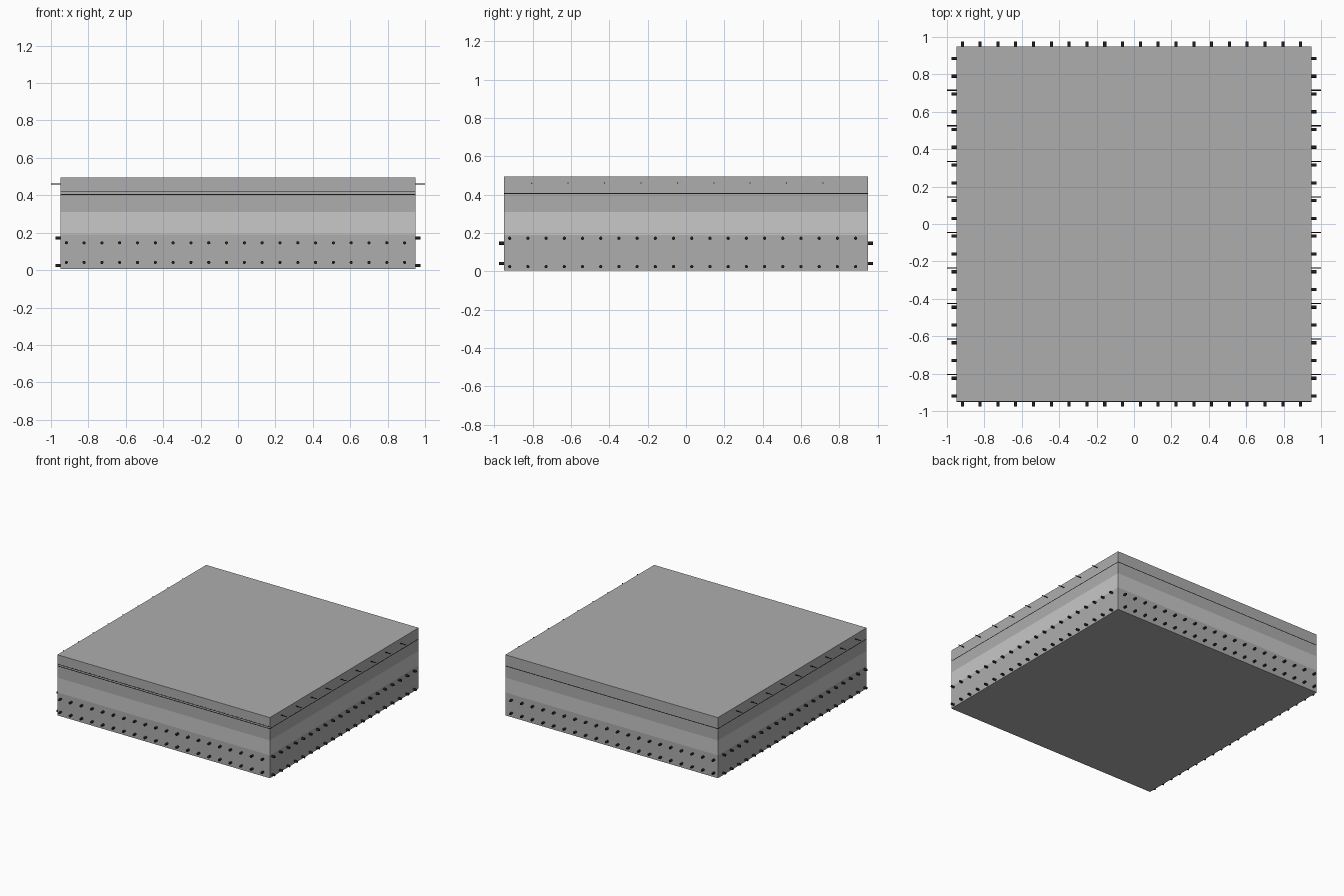
import bpy, bmesh, math
from mathutils import Matrix, Vector

if "Cube" in bpy.data.objects:
    bpy.data.objects.remove(bpy.data.objects["Cube"])


def material(name, rgb):
    m = bpy.data.materials.new(name)
    m.diffuse_color = (*rgb, 1)
    m.use_nodes = True
    m.node_tree.nodes["Principled BSDF"].inputs["Base Color"].default_value = m.diffuse_color
    return m


CONCRETE = material("concrete grey", (0.42, 0.42, 0.42))
INSULATION = material("insulation light grey", (0.58, 0.58, 0.58))
MEMBRANE = material("membrane black", (0.01, 0.01, 0.01))
STEEL = material("dark steel", (0.022, 0.014, 0.012))
HALF = 0.95


def finish(name, bm, mat):
    me = bpy.data.meshes.new(name)
    bm.to_mesh(me)
    bm.free()
    me.materials.append(mat)
    ob = bpy.data.objects.new(name, me)
    bpy.context.collection.objects.link(ob)
    return ob


def layer(name, z0, z1, mat, y0=-HALF, y1=HALF):
    bm = bmesh.new()
    size = Vector((2 * HALF, y1 - y0, z1 - z0))
    centre = Vector((0, (y0 + y1) / 2, (z0 + z1) / 2))
    bmesh.ops.create_cube(bm, size=1, matrix=Matrix.Translation(centre) @ Matrix.Diagonal((*size, 1)))
    finish(name, bm, mat)


def bars(name, axis, z, first, step, count, radius, reach):
    """A row of parallel round bars running along x or y."""
    bm = bmesh.new()
    turn = Matrix.Rotation(math.pi / 2, 4, 'Y' if axis == 'x' else 'X')
    for i in range(count):
        p = first + i * step
        pos = Vector((0, p, z)) if axis == 'x' else Vector((p, 0, z))
        bmesh.ops.create_cone(bm, cap_ends=True, segments=10, radius1=radius, radius2=radius,
                              depth=2 * reach, matrix=Matrix.Translation(pos) @ turn)
    ob = finish(name, bm, STEEL)
    for poly in ob.data.polygons:
        poly.use_smooth = len(poly.vertices) == 4


# Stacked floor layers
layer("structural_slab", 0.005, 0.19, CONCRETE)
layer("insulation_board", 0.19, 0.31, INSULATION)
layer("levelling_screed", 0.31, 0.402, CONCRETE)
layer("waterproof_membrane", 0.402, 0.408, MEMBRANE)
layer("bedding_layer", 0.408, 0.419, CONCRETE)
layer("top_screed", 0.419, 0.495, CONCRETE)
# Membrane edge that shows on the front only
layer("front_membrane_strip", 0.4175, 0.4215, MEMBRANE, -HALF - 0.001, -HALF + 0.002)

# Reinforcement: two mats in the slab, thin wires in the top screed
bars("lower_bars_along_x", 'x', 0.024, -0.92, 0.095, 20, 0.0085, 0.975)
bars("lower_bars_along_y", 'y', 0.041, -0.918, 0.0952, 20, 0.0085, 0.975)
bars("upper_bars_along_y", 'y', 0.146, -0.918, 0.0952, 20, 0.0085, 0.975)
bars("upper_bars_along_x", 'x', 0.172, -0.92, 0.095, 20, 0.0085, 0.975)
bars("screed_wires_along_x", 'x', 0.46, -0.805, 0.19, 9, 0.003, 1.0)
